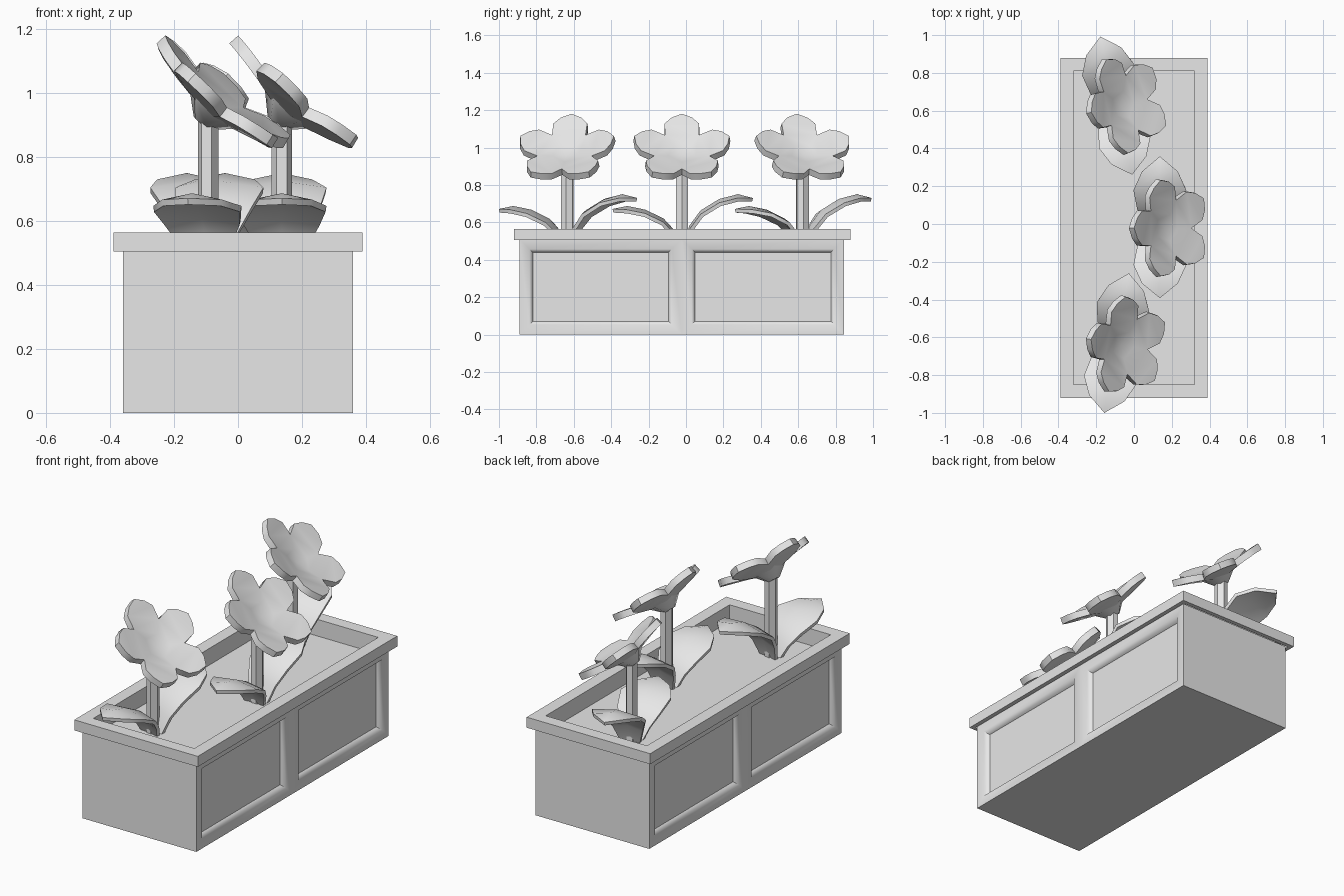
import bpy, bmesh, math
from mathutils import Matrix, Vector

cube = bpy.data.objects.get("Cube")
if cube:
    bpy.data.objects.remove(cube, do_unlink=True)

grey = bpy.data.materials.new("plain_grey")
grey.use_nodes = True
grey.diffuse_color = (0.8, 0.8, 0.8, 1)
grey.node_tree.nodes["Principled BSDF"].inputs["Base Color"].default_value = (0.8, 0.8, 0.8, 1)


def finish(bm, name, matrix=Matrix(), smooth=60, thickness=0):
    """Turn a bmesh into an object, smooth below the given angle."""
    bmesh.ops.recalc_face_normals(bm, faces=bm.faces) if not thickness else None
    for f in bm.faces:
        f.smooth = True
    for e in bm.edges:
        if len(e.link_faces) == 2 and e.calc_face_angle(0) > math.radians(smooth):
            e.smooth = False
        elif len(e.link_faces) == 1:
            e.smooth = False
    mesh = bpy.data.meshes.new(name)
    bm.to_mesh(mesh)
    bm.free()
    mesh.materials.append(grey)
    obj = bpy.data.objects.new(name, mesh)
    obj.matrix_world = matrix
    bpy.context.collection.objects.link(obj)
    if thickness:
        mod = obj.modifiers.new("thickness", "SOLIDIFY")
        mod.thickness = thickness
        mod.offset = -1
        mod.edge_crease_rim = 1
        edge = obj.modifiers.new("hard_rim", "EDGE_SPLIT")
        edge.split_angle = math.radians(smooth)
    return obj


def box(x, y0, y1, z0, z1):
    bm = bmesh.new()
    bmesh.ops.create_cube(bm, size=1)
    for v in bm.verts:
        v.co = (v.co.x * 2 * x, y0 if v.co.y < 0 else y1, z0 if v.co.z < 0 else z1)
    return bm


# Planter body: two sunken panels on each long side, open top
bm = box(0.36, -0.89, 0.845, 0, 0.51)
bmesh.ops.bisect_plane(bm, geom=bm.verts[:] + bm.edges[:] + bm.faces[:],
                       plane_co=(0, -0.0225, 0), plane_no=(0, 1, 0))
bm.normal_update()
bmesh.ops.delete(bm, geom=[f for f in bm.faces if f.normal.z > 0.5], context="FACES")
panels = [f for f in bm.faces if abs(f.normal.x) > 0.5]
bmesh.ops.inset_individual(bm, faces=panels, thickness=0.075)
bmesh.ops.inset_individual(bm, faces=panels, thickness=0.025, depth=-0.03)
body = finish(bm, "planter_body")
for p in body.data.polygons:
    if abs(p.normal.x) > 0.99 and abs(p.center.x) < 0.34:
        p.use_smooth = False

# Rim with the hollow and soil floor
bm = box(0.39, -0.92, 0.88, 0.505, 0.565)
bm.normal_update()
top = [f for f in bm.faces if f.normal.z > 0.5]
bottom = [f for f in bm.faces if f.normal.z < -0.5]
bmesh.ops.inset_region(bm, faces=top, thickness=0.1)
bmesh.ops.inset_region(bm, faces=bottom, thickness=0.035)
bmesh.ops.delete(bm, geom=bottom, context="FACES")
floor = bmesh.ops.extrude_discrete_faces(bm, faces=top)["faces"]
bmesh.ops.translate(bm, verts=floor[0].verts[:], vec=(0, 0, -0.095))
finish(bm, "planter_rim", smooth=20)


def stem(name, place):
    bm = bmesh.new()
    bmesh.ops.create_cone(bm, cap_ends=True, segments=6, radius1=0.037, radius2=0.037, depth=0.46)
    turn = Matrix.Translation((0, 0, 0.695)) @ Matrix.Diagonal((0.87, 1, 1, 1)) \
        @ Matrix.Rotation(math.radians(30), 4, "Z")
    for v in bm.verts:
        v.co = turn @ v.co
    bm.normal_update()
    # hexagon with its corners toward the ends of the planter
    finish(bm, name, place, smooth=50)


def leaf(name, place, lift, length):
    """Arching pointed leaf along +y: distance, rise, half width."""
    rows = [(0.0, 0.0, 0.05), (0.04, 0.11, 0.085), (0.1, 0.19, 0.12),
            (0.2, 0.25, 0.14), (0.3, 0.275, 0.095)]
    bm = bmesh.new()
    strips = [[bm.verts.new((s * w, d * length, 0.47 + lift * h - 0.02 * abs(s)))
               for s in (-1, 0, 1)] for d, h, w in rows]
    for a, b in zip(strips, strips[1:]):
        for i in (0, 1):
            bm.faces.new((a[i], a[i + 1], b[i + 1], b[i]))
    tip = bm.verts.new((0, 0.38 * length, 0.47 + lift * 0.255))
    for i in (0, 1):
        bm.faces.new((strips[-1][i], strips[-1][i + 1], tip))
    bm.normal_update()
    finish(bm, name, place, smooth=60, thickness=0.02)


def blossom(name, place):
    """Cupped head of five petals around a sunken pentagon."""
    bm = bmesh.new()

    def point(angle, along, side, height):
        return bm.verts.new(Matrix.Rotation(angle, 3, "Z") @ Vector((along, side, height)))

    step = math.tau / 5
    centre = bm.verts.new((0, 0, -0.065))
    inner = [point(i * step - step / 2, 0.075, 0, -0.05) for i in range(5)]
    notch = [point(i * step - step / 2, 0.155, 0, -0.03) for i in range(5)]
    for i in range(5):
        j, a = (i + 1) % 5, i * step + math.pi
        a = i * step
        low, high = point(a, 0.2, -0.092, -0.012), point(a, 0.2, 0.092, -0.012)
        near, far = point(a, 0.24, -0.055, -0.004), point(a, 0.24, 0.055, -0.004)
        tip = point(a, 0.267, 0, 0)
        bm.faces.new((centre, inner[i], inner[j]))
        bm.faces.new((inner[i], notch[i], notch[j], inner[j]))
        bm.faces.new((notch[i], low, high, notch[j]))
        bm.faces.new((low, near, far, high))
        bm.faces.new((near, tip, far))
    bm.normal_update()
    # lean toward +x, with one petal pointing up and back
    lean = place @ Matrix.Translation((0.068, 0, 1.009)) \
        @ Matrix.Rotation(math.radians(40), 4, "Y") @ Matrix.Rotation(math.pi, 4, "Z")
    finish(bm, name + "_petals", lean, smooth=50, thickness=0.037)
    bm = bmesh.new()
    bmesh.ops.create_cone(bm, cap_ends=True, segments=5, radius1=0.035, radius2=0.1, depth=0.06,
                          matrix=Matrix.Translation((0, 0, -0.105))
                          @ Matrix.Rotation(step / 2, 4, "Z"))
    finish(bm, name + "_cup", lean, smooth=80)


# Three flowers, each with a stem, two leaves and a head
flowers = {"front": (-0.093, -0.635, -10), "middle": (0.137, -0.022, 0), "back": (-0.093, 0.622, 13)}
for label, (x, y, turn) in flowers.items():
    place = Matrix.Translation((x, y, 0)) @ Matrix.Rotation(math.radians(turn), 4, "Z")
    stem(label + "_stem", place)
    leaf(label + "_tall_leaf", place, 1.02, 1.0)
    leaf(label + "_low_leaf", place @ Matrix.Rotation(math.pi, 4, "Z"), 0.79, 0.975)
    blossom(label + "_blossom", place)
